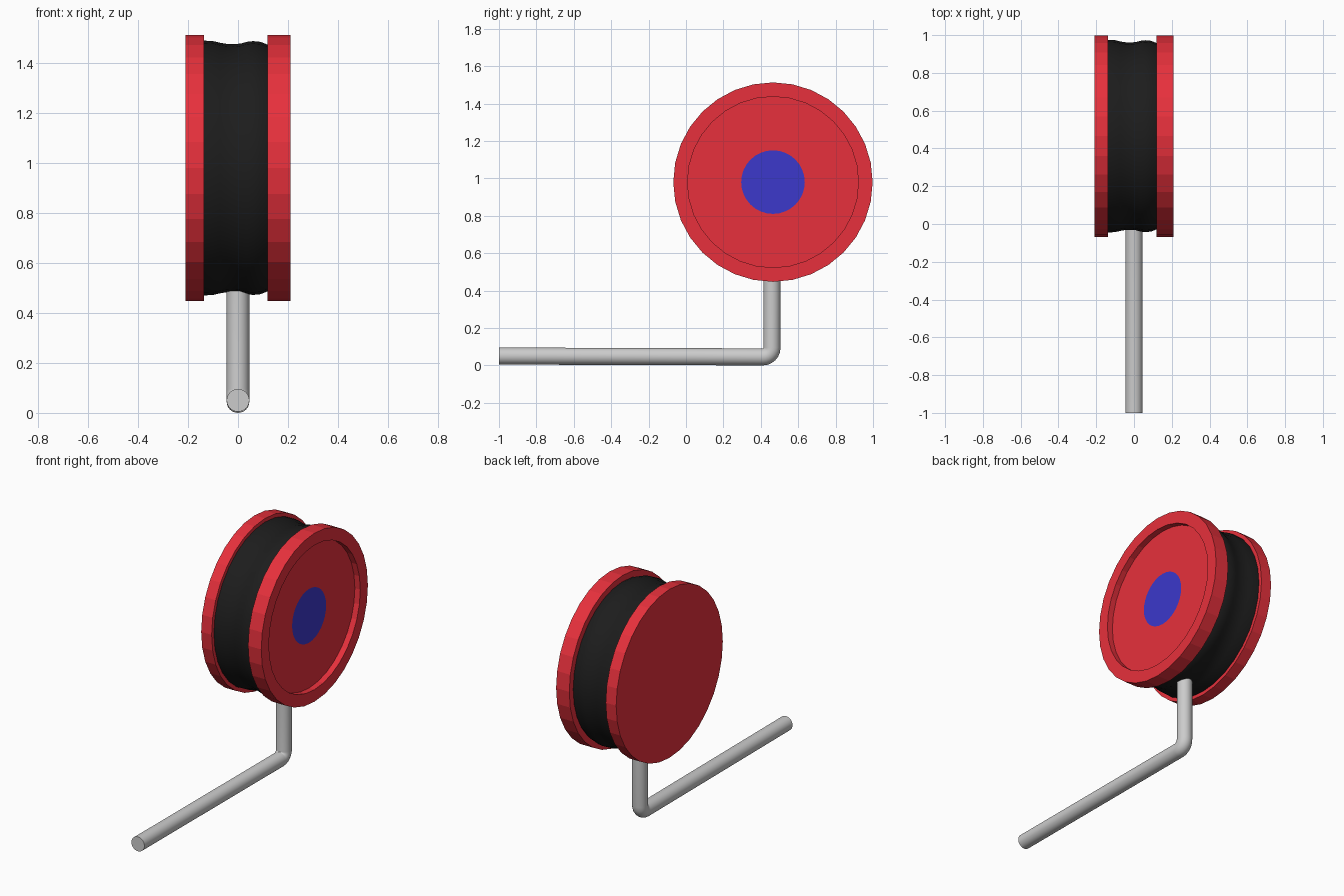
import bpy, bmesh
from math import sin, cos, pi, radians
from mathutils import Vector

if "Cube" in bpy.data.objects:
    bpy.data.objects.remove(bpy.data.objects["Cube"])

SIDES = 32
WHEEL_Y, WHEEL_Z = 0.465, 0.98


def material(name, color):
    m = bpy.data.materials.new(name)
    m.diffuse_color = (*color, 1)
    m.use_nodes = True
    m.node_tree.nodes["Principled BSDF"].inputs["Base Color"].default_value = m.diffuse_color
    return m


def ring(center, u, v, r):
    c, u, v = Vector(center), Vector(u), Vector(v)
    return [c + u * r * cos(2 * pi * i / SIDES) + v * r * sin(2 * pi * i / SIDES)
            for i in range(SIDES)]


def loft(name, rings, mats=(), band_mats=None, smooth_mat=None):
    """Skin consecutive rings and cap both ends; band_mats[0] and [-1] are the caps."""
    bm = bmesh.new()
    loops = [[bm.verts.new(p) for p in r] for r in rings]
    band_mats = band_mats or [0] * (len(rings) + 1)
    bm.faces.new(loops[0][::-1]).material_index = band_mats[0]
    for a, b, m in zip(loops, loops[1:], band_mats[1:]):
        for i in range(SIDES):
            j = (i + 1) % SIDES
            f = bm.faces.new((a[i], a[j], b[j], b[i]))
            f.material_index = m
            f.smooth = m == smooth_mat
    bm.faces.new(loops[-1]).material_index = band_mats[-1]
    bmesh.ops.recalc_face_normals(bm, faces=bm.faces[:])
    me = bpy.data.meshes.new(name)
    bm.to_mesh(me)
    bm.free()
    for m in mats:
        me.materials.append(m)
    ob = bpy.data.objects.new(name, me)
    bpy.context.collection.objects.link(ob)
    return ob


red = material("red", (0.8, 0.03, 0.045))
black = material("black", (0.012, 0.012, 0.012))
blue = material("blue", (0.045, 0.04, 0.6))

# Wheel: plain left flange, wavy black sleeve, right flange with a dished face
left_rim = [(-0.21, 0.533), (-0.137, 0.533)]
sleeve = [(-0.137, 0.51), (-0.10, 0.508), (-0.07, 0.501), (-0.045, 0.497),
          (-0.02, 0.496), (0.01, 0.498), (0.035, 0.505), (0.06, 0.508),
          (0.09, 0.505), (0.118, 0.494)]
right_rim = [(0.118, 0.533), (0.21, 0.533), (0.21, 0.457), (0.172, 0.457),
             (0.172, 0.17)]
profile = left_rim + sleeve + right_rim
bands = [0, 0, 0] + [1] * (len(sleeve) - 1) + [0] * len(right_rim) + [2]
loft("wheel",
     [ring((x, WHEEL_Y, WHEEL_Z), (0, 1, 0), (0, 0, 1), r) for x, r in profile],
     (red, black, blue), bands, smooth_mat=1)

# Handle: long horizontal rod, tight bend, short upright into the wheel
path = [(-1.0, 0.05, 0)]
for k in range(7):
    a = pi / 2 * k / 6
    path.append((0.411 + 0.049 * sin(a), 0.0945 - 0.049 * cos(a), a))
path.append((0.46, 0.52, pi / 2))
handle = loft("handle_rod",
              [ring((0, y, z), (1, 0, 0), (0, -sin(a), cos(a)), 0.0455)
               for y, z, a in path])
bpy.context.view_layer.objects.active = handle
handle.select_set(True)
bpy.ops.object.shade_smooth_by_angle(angle=radians(30))
